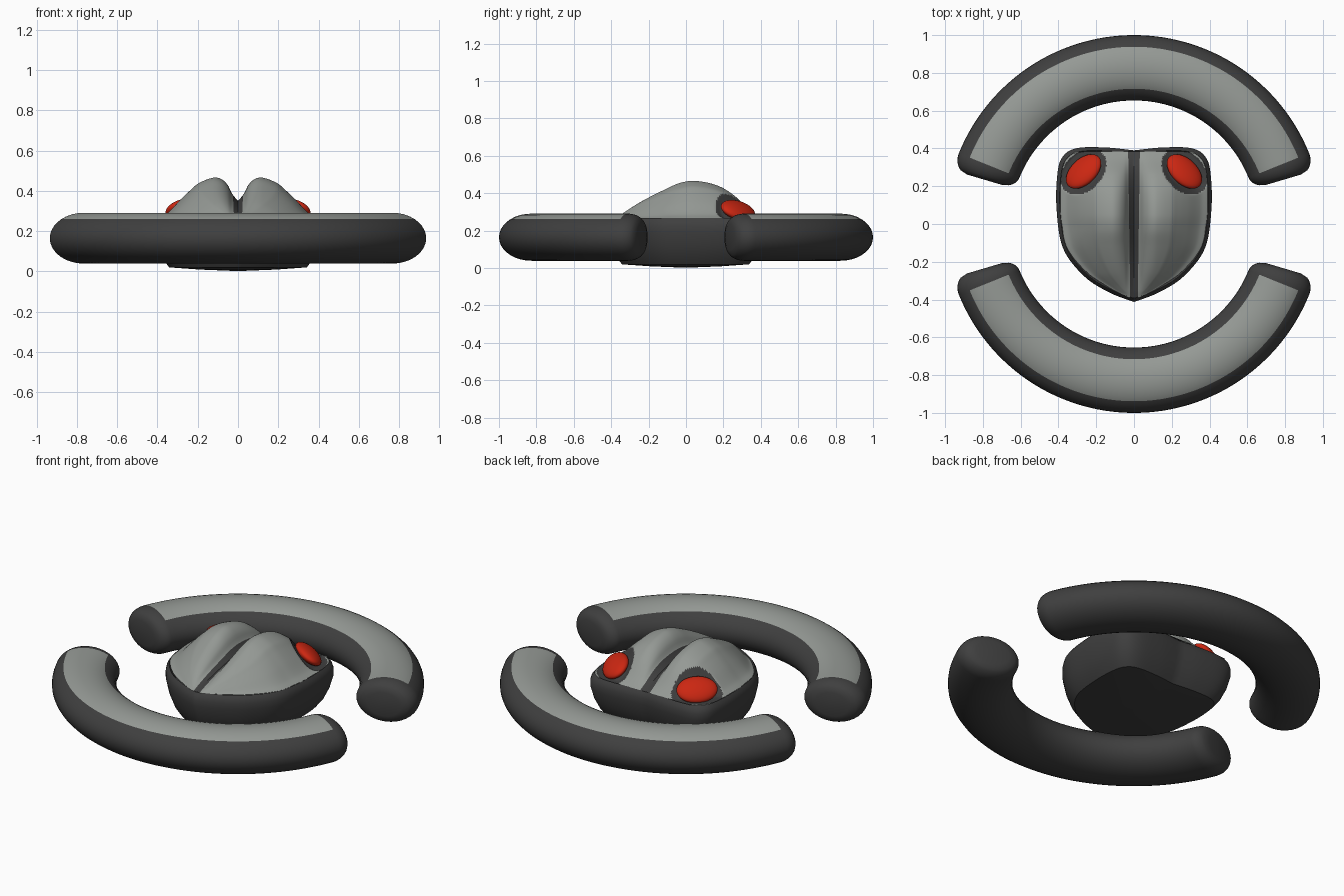
import bpy, bmesh, math
from mathutils import Vector, Matrix

cube = bpy.data.objects.get("Cube")
if cube:
    bpy.data.objects.remove(cube, do_unlink=True)


def material(name, rgb):
    m = bpy.data.materials.new(name)
    m.use_nodes = True
    m.diffuse_color = (*rgb, 1)
    m.node_tree.nodes["Principled BSDF"].inputs["Base Color"].default_value = (*rgb, 1)
    return m


GREY = material("warm grey", (0.30, 0.32, 0.30))
DARK = material("charcoal", (0.05, 0.05, 0.05))
RED = material("red", (0.60, 0.02, 0.006))


def finish(bm, name, mats, angle=40):
    bmesh.ops.recalc_face_normals(bm, faces=bm.faces)
    mesh = bpy.data.meshes.new(name)
    bm.to_mesh(mesh)
    bm.free()
    ob = bpy.data.objects.new(name, mesh)
    bpy.context.collection.objects.link(ob)
    for m in mats:
        mesh.materials.append(m)
    bpy.ops.object.select_all(action="DESELECT")
    ob.select_set(True)
    bpy.context.view_layer.objects.active = ob
    bpy.ops.object.shade_smooth_by_angle(angle=math.radians(angle))
    return ob


def curve(points, x):
    """Smooth curve through (x, value) points."""
    n = len(points)
    x = min(max(x, points[0][0]), points[-1][0])
    i = 0
    while i < n - 2 and x > points[i + 1][0]:
        i += 1

    def slope(k):
        a, b = points[max(k - 1, 0)], points[min(k + 1, n - 1)]
        return (b[1] - a[1]) / (b[0] - a[0])

    (x0, v0), (x1, v1) = points[i], points[i + 1]
    h = x1 - x0
    t = (x - x0) / h
    return (v0 * (1 + 2 * t) * (1 - t) ** 2 + slope(i) * h * t * (1 - t) ** 2
            + v1 * t * t * (3 - 2 * t) + slope(i + 1) * h * t * t * (t - 1))


def loft(bm, rings):
    """Skin closed rings, cap both ends; returns the faces of each band."""
    loops = [[bm.verts.new(p) for p in ring] for ring in rings]
    bands = []
    for a, b in zip(loops, loops[1:]):
        n = len(a)
        bands.append([bm.faces.new((a[i], a[(i + 1) % n], b[(i + 1) % n], b[i])) for i in range(n)])
    bm.faces.new(loops[0])
    bm.faces.new(loops[-1])
    return bands


# Curved arms: elliptical section swept round the centre with rounded ends
def arm(name, side):
    sides, steps, cap = 36, 64, 8
    end, cap_angle = math.radians(16.5), math.radians(5.5)
    stations = []
    for k in range(cap):
        t = 1 - k / cap
        stations.append((end + cap_angle * (1 - t), 1 - 0.45 * (1 - math.sqrt(1 - t * t))))
    first = end + cap_angle
    for k in range(steps + 1):
        stations.append((first + (math.pi - 2 * first) * k / steps, 1))
    stations += [(math.pi - a, s) for a, s in reversed(stations[:cap])]
    rings = []
    for a, s in stations:
        ring = []
        for k in range(sides):
            q = math.tau * k / sides
            r = 0.827 + 0.173 * s * math.cos(q)
            ring.append((r * math.cos(a), side * r * math.sin(a), 0.165 + 0.126 * s * math.sin(q)))
        rings.append(ring)
    bm = bmesh.new()
    bands = loft(bm, rings)
    for f in bm.faces:
        f.material_index = 1
    # Grey panel along the top
    for band in bands[cap:-cap]:
        for f in band[5:13]:
            f.material_index = 0
    finish(bm, name, [GREY, DARK])


arm("front_arm", -1)
arm("back_arm", 1)

# Dark shield-shaped base
OUTLINE = [(0, -.413), (.125, -.365), (.26, -.28), (.375, -.13), (.41, .08),
           (.405, .27), (.375, .36), (.3, .402), (.15, .405), (0, .39)]
xs = [(i, p[0]) for i, p in enumerate(OUTLINE)]
ys = [(i, p[1]) for i, p in enumerate(OUTLINE)]
samples = 54
half = [(curve(xs, 9 * k / samples), curve(ys, 9 * k / samples)) for k in range(samples + 1)]
shield = half + [(-x, y) for x, y in half[-2:0:-1]]
LEVELS = [(.02, .002), (.45, .009), (.83, .02), (.9, .06), (.96, .12), (1, .19), (1, .225),
          (.985, .25), (.955, .267), (.9, .24)]
bm = bmesh.new()
loft(bm, [[(x * s, y * s, z) for x, y in shield] for s, z in LEVELS])
finish(bm, "base", [DARK])

# Two-lobed shell with a central groove and two eye sockets
WIDTH = [(-.388, .032), (-.34, .125), (-.26, .245), (-.13, .352), (0, .382), (.1, .39),
         (.26, .384), (.34, .36), (.385, .31)]
LENGTHWISE = [(-.388, 0), (-.355, .12), (-.25, .44), (-.115, .77), (-.03, .95), (.05, 1),
              (.17, .87), (.26, .6), (.34, .2), (.385, 0)]
ACROSS = [(0, 1), (.3, 1), (.5, .86), (.6, .7), (.73, .46), (.9, .12), (1, 0)]
GROOVE = [(0, .42), (.03, .6), (.05, .8), (.08, .94), (.12, 1), (1, 1)]
EYE = Vector((.267, .278))


def socket(x, y):
    """Elliptical distance from the eye centre, 1 at the socket rim."""
    dx, dy = abs(x) - EYE.x, y - EYE.y
    return math.hypot((dx - dy) / math.sqrt(2) / .14, (dx + dy) / math.sqrt(2) / .1)


def height(x, y):
    w = curve(WIDTH, y)
    z = .2 * curve(LENGTHWISE, y) * curve(ACROSS, abs(x) / w) * curve(GROOVE, abs(x))
    return .266 + max(z, 0)


rows, cols = 96, 52
bm = bmesh.new()
grid = []
for j in range(rows + 1):
    y = -.388 + .773 * j / rows
    w = curve(WIDTH, y)
    strip = .02 + .011 * j / rows
    right = [strip * k / 3 for k in range(3)] + [strip + (w - strip) * k / cols for k in range(cols + 1)]
    line = []
    for x in [-v for v in right[:0:-1]] + right:
        dip = .025 * min(1, max(0, 1 - socket(x, y)) * 4)
        line.append(bm.verts.new((x, y, max(height(x, y) - dip, .262))))
    grid.append(line)
middle = len(grid[0]) // 2
for a, b in zip(grid, grid[1:]):
    for i in range(len(a) - 1):
        f = bm.faces.new((a[i], a[i + 1], b[i + 1], b[i]))
        c = f.calc_center_median()
        in_groove = middle - 3 <= i < middle + 3
        f.material_index = 1 if in_groove or socket(c.x, c.y) < 1 else 0
shell = finish(bm, "shell", [GREY, DARK])
if sum(p.normal.z for p in shell.data.polygons) < 0:
    shell.data.flip_normals()

# Red lens eyes seated in the sockets
for name, side in (("left_eye", 1), ("right_eye", -1)):
    normal = Vector((.5 * side, .55, 1)).normalized()
    major = Vector((side, -1, 0))
    major = (major - normal * major.dot(normal)).normalized()
    turn = Matrix((major, normal.cross(major), normal)).transposed().to_4x4()
    place = Matrix.Translation((EYE.x * side, EYE.y, height(*EYE) - .012))
    bm = bmesh.new()
    bmesh.ops.create_uvsphere(bm, u_segments=32, v_segments=16, radius=1,
                              matrix=place @ turn @ Matrix.Diagonal((.112, .08, .036, 1)))
    finish(bm, name, [RED])
